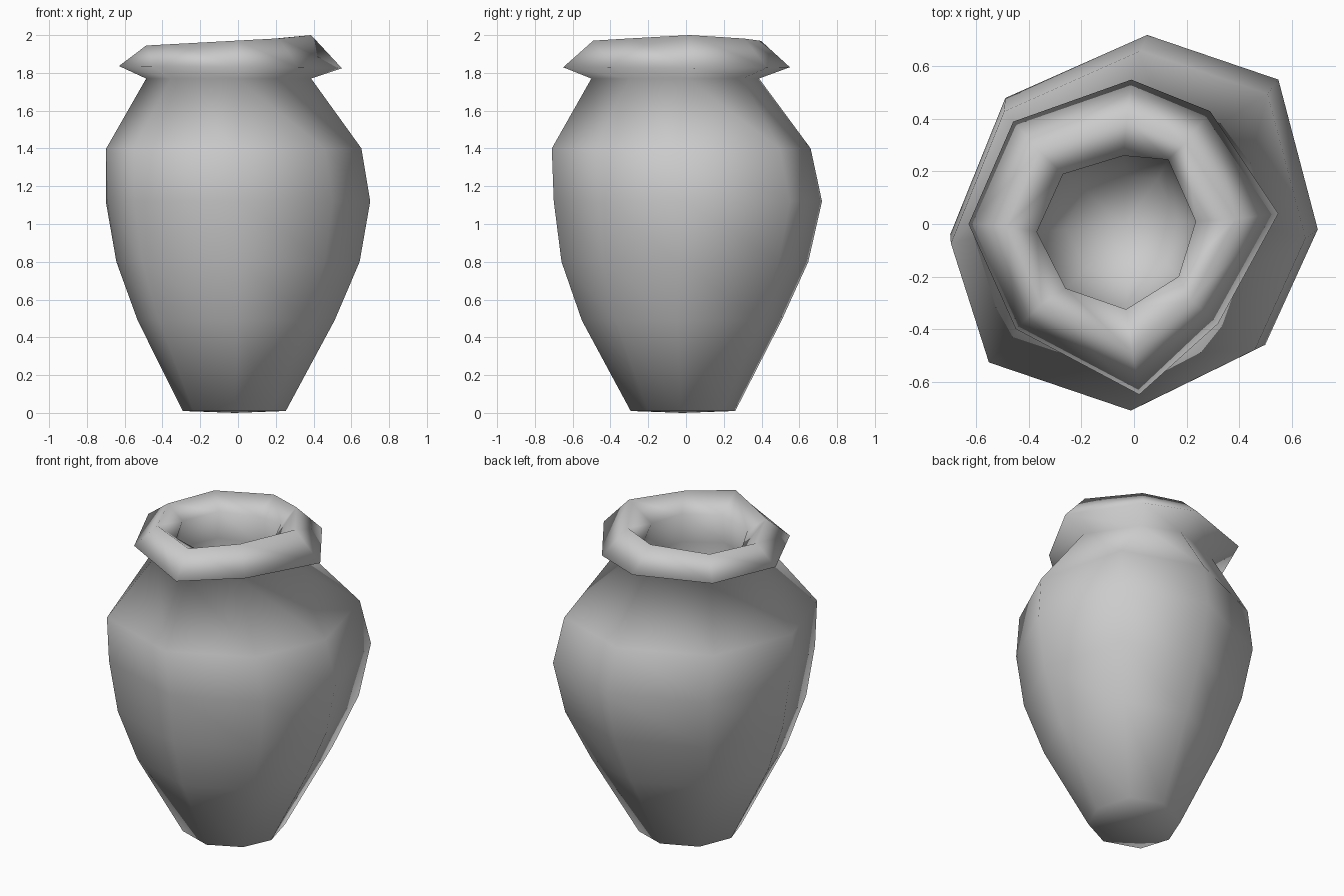
import bpy, bmesh

default = bpy.data.objects.get("Cube")
if default:
    bpy.data.objects.remove(default, do_unlink=True)

# Hand-shaped octagonal outlines, running clockwise from the back
BODY = [(.05, .72), (.55, .55), (.70, -.02), (.50, -.46),
        (.01, -.70), (-.55, -.51), (-.70, -.04), (-.49, .48)]
RIM = [(-.01, .55), (.29, .43), (.55, .04), (.32, -.38),
       (.02, -.65), (-.45, -.40), (-.63, 0), (-.46, .39)]
MOUTH = [(-.04, .26), (.13, .245), (.235, .01), (.17, -.20),
         (-.03, -.325), (-.26, -.245), (-.37, -.03), (-.27, .19)]

# Rings from the foot, over the rim and down inside:
# outline, scale, x shift, y shift, height, tilt towards the left
RINGS = [
    (BODY, .39, -.02, -.02, .01, 0),
    (BODY, .745, -.01, -.03, .49, 0),
    (BODY, .92, 0, -.015, .80, 0),
    (BODY, 1, 0, 0, 1.12, 0),
    (BODY, .965, -.022, -.035, 1.40, 0),
    (RIM, .74, -.02, -.02, 1.77, 0),
    (RIM, 1, 0, 0, 1.83, -.01),
    (RIM, .74, -.02, -.01, 1.97, .04),
    (MOUTH, 1, 0, 0, 1.88, .02),
    (MOUTH, 1.05, 0, 0, 1.70, 0),
    (MOUTH, 1.05, 0, 0, 1.45, 0),
    (MOUTH, .70, 0, 0, 1.22, 0),
]


def add_ring(bm, outline, scale, dx, dy, z, tilt):
    return [bm.verts.new((x * scale + dx, y * scale + dy, z + tilt * x))
            for x, y in outline]


def close_ring(bm, ring, height):
    """Fan a ring to a centre point."""
    x = sum(v.co.x for v in ring) / len(ring)
    y = sum(v.co.y for v in ring) / len(ring)
    tip = bm.verts.new((x, y, height))
    for a, b in zip(ring, ring[1:] + ring[:1]):
        bm.faces.new((a, b, tip))


# Jar wall, foot and hollow
bm = bmesh.new()
rings = [add_ring(bm, *r) for r in RINGS]
for low, high in zip(rings, rings[1:]):
    for i in range(len(low)):
        j = (i + 1) % len(low)
        bm.faces.new((low[i], low[j], high[j], high[i]))
close_ring(bm, rings[0], 0)
close_ring(bm, rings[-1], 1.14)

# The right-hand mouth edge peaks slightly
rings[7][2].co.z = 2.0

bmesh.ops.recalc_face_normals(bm, faces=bm.faces)
for face in bm.faces:
    face.smooth = True

mesh = bpy.data.meshes.new("jar")
bm.to_mesh(mesh)
bm.free()
jar = bpy.data.objects.new("jar", mesh)
bpy.context.collection.objects.link(jar)

# Plain clay colour
clay = bpy.data.materials.new("grey clay")
clay.use_nodes = True
colour = (.6, .6, .6, 1)
clay.diffuse_color = colour
shader = next(n for n in clay.node_tree.nodes if n.type == 'BSDF_PRINCIPLED')
shader.inputs["Base Color"].default_value = colour
mesh.materials.append(clay)
